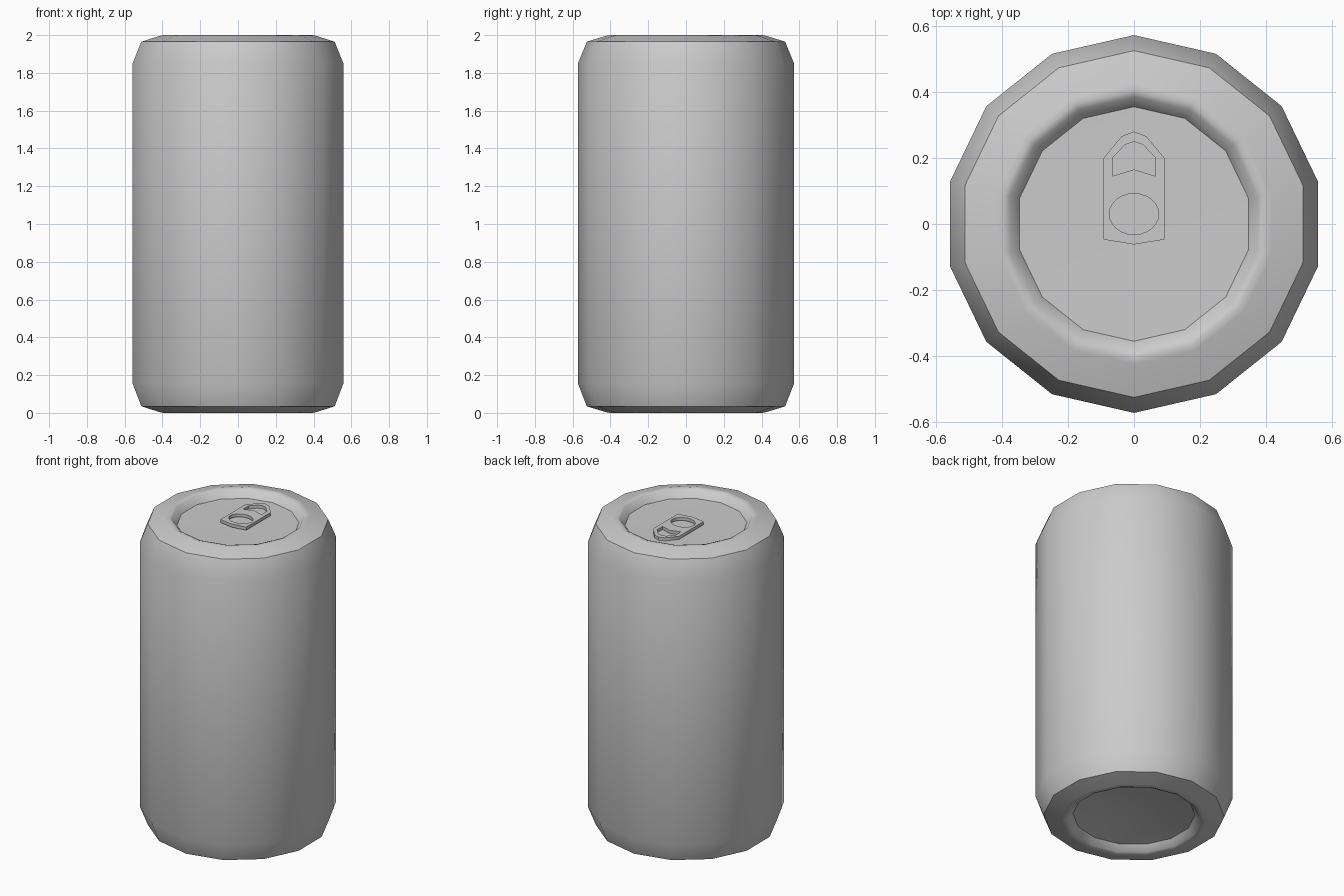
import bpy, bmesh, math

if "Cube" in bpy.data.objects:
    bpy.data.objects.remove(bpy.data.objects["Cube"])

SIDES = 14


def lathe(name, profile):
    """Revolve an (r, z) profile; r = 0 makes a pole."""
    bm = bmesh.new()
    rings = []
    for r, z in profile:
        if r == 0:
            rings.append([bm.verts.new((0, 0, z))] * SIDES)
        else:
            rings.append([bm.verts.new((r * math.sin(2 * math.pi * i / SIDES),
                                        r * math.cos(2 * math.pi * i / SIDES), z))
                          for i in range(SIDES)])
    for a, b in zip(rings, rings[1:]):
        for i in range(SIDES):
            j = (i + 1) % SIDES
            bm.faces.new(list(dict.fromkeys((a[i], a[j], b[j], b[i]))))
    bmesh.ops.recalc_face_normals(bm, faces=bm.faces)
    me = bpy.data.meshes.new(name)
    bm.to_mesh(me)
    bm.free()
    ob = bpy.data.objects.new(name, me)
    bpy.context.collection.objects.link(ob)
    return ob


def select(ob):
    bpy.ops.object.select_all(action='DESELECT')
    ob.select_set(True)
    bpy.context.view_layer.objects.active = ob


# Can shell: domed base, shoulders, rim and sunken lid
can = lathe("can_body", [
    (0, 0.085), (0.20, 0.072), (0.355, 0.045), (0.385, 0.008), (0.405, 0), (0.425, 0.004),
    (0.525, 0.035), (0.572, 0.155), (0.572, 1.85), (0.525, 1.965),
    (0.425, 1.996), (0.405, 2.0), (0.385, 1.992), (0.355, 1.95), (0, 1.945)])
select(can)
bpy.ops.object.shade_smooth_by_angle(angle=math.radians(40))


# Pull tab: flat outline with two openings
def mirrored(half):
    """Close a right-hand outline that starts and ends on x = 0."""
    return half + [(-x, y) for x, y in reversed(half[1:-1])]


outlines = [
    mirrored([(0, 0.28), (0.037, 0.266), (0.092, 0.20), (0.092, -0.047), (0, -0.062)]),
    mirrored([(0, 0.249), (0.027, 0.24), (0.065, 0.20), (0.065, 0.145), (0, 0.165)]),
    [(0.075 * math.cos(math.tau * i / 24), 0.03 + 0.062 * math.sin(math.tau * i / 24))
     for i in range(24)],
]
curve = bpy.data.curves.new("pull_tab", 'CURVE')
curve.dimensions = '2D'
curve.fill_mode = 'BOTH'
curve.extrude = 0.01
for pts in outlines:
    s = curve.splines.new('POLY')
    s.points.add(len(pts) - 1)
    for p, (x, y) in zip(s.points, pts):
        p.co = (x, y, 0, 1)
    s.use_cyclic_u = True
tab = bpy.data.objects.new("pull_tab", curve)
tab.location.z = 1.962
bpy.context.collection.objects.link(tab)
select(tab)
bpy.ops.object.convert(target='MESH')
bpy.ops.object.shade_smooth_by_angle(angle=math.radians(40))
